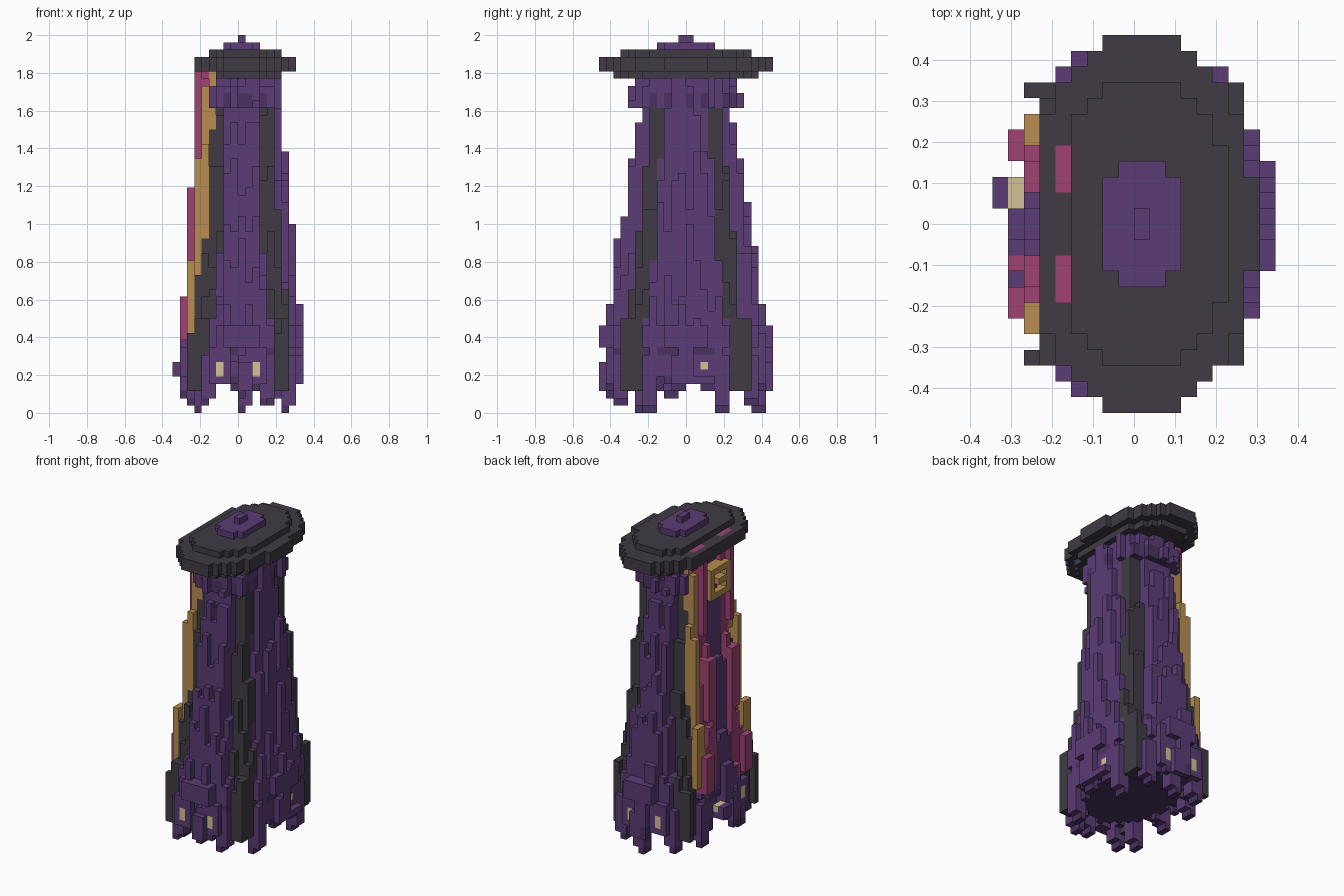
import bpy, bmesh, math, random

if "Cube" in bpy.data.objects:
    bpy.data.objects.remove(bpy.data.objects["Cube"], do_unlink=True)
random.seed(7)
S = 2 / 52  # voxel edge


def material(name, rgb):
    m = bpy.data.materials.new(name)
    m.use_nodes = True
    m.diffuse_color = (*rgb, 1)
    m.node_tree.nodes["Principled BSDF"].inputs["Base Color"].default_value = (*rgb, 1)
    return m


MATS = {
    "purple": material("purple", (0.105, 0.045, 0.18)),
    "deep": material("deep purple", (0.07, 0.032, 0.12)),
    "dark": material("charcoal", (0.052, 0.044, 0.06)),
    "pink": material("magenta", (0.35, 0.054, 0.175)),
    "gold": material("gold", (0.48, 0.27, 0.08)),
    "bone": material("bone", (0.66, 0.54, 0.31)),
}
cells = {}  # (i, j, k) -> (part, colour)


def box(part, colour, xs, ys, zs):
    """Fill inclusive ranges of voxels."""
    for i in range(xs[0], xs[1] + 1):
        for j in range(ys[0], ys[1] + 1):
            for k in range(zs[0], zs[1] + 1):
                cells[i, j, k] = (part, colour)


def disc(part, colour, halves, z0, z1, left):
    """Stepped oval slab from half widths per row, cut off at the left column."""
    for r, h in enumerate(halves):
        for j in (r, -1 - r):
            box(part, colour, (max(-h, left), h), (j, j), (z0, z1))


def body_cell(i, j, k, ragged):
    """Part and colour of a body voxel, or None outside the cross-shaped section."""
    kk = max(k, 10)
    u = abs(i) / (8.2 - (kk - 10) * 0.09)
    v = abs(j + 0.5) / (9.7 - (kk - 20) * 0.155)
    r = math.hypot(u, v)
    low, collar = k < 13, k >= 42
    u0, v0 = (0.56, 0.56) if low else (0.42, 0.47)
    if u > u0 and v > v0 and not collar:  # recessed corner
        wear = ragged / 2 - 0.03
        inside = u < (0.83 if low else 0.78) - wear and v < (0.79 if low else 0.7) - wear
        return ("corner_ribs", "dark") if inside else None
    flank = v <= v0
    if flank and i < -2 and k >= 10 and abs(j + 0.5) > 2:
        return ("curtain", "pink") if r < 1.02 else None
    limit = 1.03 - ragged
    if flank and i < -2 and k > 12:
        limit = 0.93
    elif collar and not flank:
        limit = (1.27 if k < 45 else 1.22) - ragged * 1.5
    elif 9 <= k <= 11:
        limit = 1.04 - ragged / 3
    if r > limit:
        return None
    shade = k <= 4 or (k in (8, 42, 43) and ragged > 0.04)
    return "robe", "deep" if shade else "purple"


# Tapering body made of ragged vertical strips, with a frayed hem
for i in range(-8, 9):
    for j in range(-12, 12):
        ragged = random.choice((0, 0.02, 0.05, 0.08, 0.12))
        hem = random.choice((3, 4, 5, 6, 7, 8))
        outer = math.hypot(i / 8.2, (j + 0.5) / 11) > 0.74
        for k in range(3, 47):
            found = body_cell(i, j, k, ragged)
            start = hem if outer else 4
            if found and (k >= start or found[0] == "corner_ribs" and outer):
                cells[i, j, k] = found

# Raised folds of the curtain
for inner, outer in ((2, 3), (-3, -4)):
    box("curtain", "pink", (-5, -4), (min(inner, outer), max(inner, outer)), (34, 46))
    box("curtain", "pink", (-6, -6), (outer, outer), (35, 46))
    box("curtain", "pink", (-7, -6), (min(inner, outer), max(inner, outer)), (21, 30))
for j, lo, hi in ((4, 4, 5), (-5, -6, -5)):
    box("curtain", "pink", (-8, -7), (lo, hi), (10, 15))
    box("curtain", "pink", (-6, -6), (j, j), (16, 26))

# Gold trim stepping outwards down both curtain edges
for upper, lower, last in ((4, 5, 6), (-5, -6, -7)):
    box("gold_trim", "gold", (-4, -4), (upper, upper), (39, 46))
    box("gold_trim", "gold", (-5, -5), (upper, upper), (33, 44))
    box("gold_trim", "gold", (-5, -5), (lower, lower), (24, 36))
    box("gold_trim", "gold", (-6, -6), (lower, lower), (13, 34))
    box("gold_trim", "gold", (-7, -7), (min(lower, last), max(lower, last)), (11, 20))

# Hanging feelers around the hem
FEELERS = [(-6, -7, 0), (6, -6, 0), (0, 9, 0), (3, -10, 1), (-5, -10, 1), (0, -11, 2),
           (-5, 8, 1), (4, 8, 1), (7, 2, 3), (7, -2, 3), (-8, -3, 2), (-7, 4, 1), (6, 4, 0)]
for i, j, tip in FEELERS:
    box("feelers", "purple", (i, i + 1), (j, j + 1), (tip + 1, 7))
    box("feelers", "deep", (i, i), (j, j + 1), (tip, tip))

# Brow ledges and snouts on the sides
box("brows", "purple", (8, 8), (-1, 1), (4, 11))
box("snout", "purple", (-9, -8), (1, 2), (5, 6))
for j in (-12, 11):
    box("brows", "purple", (-2, 2), (j, j), (9, 11))
    box("snout", "purple", (0, 1), (j, j), (3, 6))

# Sunken sockets on the flanks
for i, rows, heights in ((8, (1, 2, 3), (5, 6, 7, 8)), (-8, (1, 2), range(7, 47)), (-8, (-4,), (7, 8))):
    for j in rows:
        for k in heights:
            cells.pop((i, j, k), None)

# Bone eyes: pairs set into the front and back, singles on the flanks
for i in (-3, 2):
    for j, lo, hi in ((-11, -11, -10), (10, 9, 10)):
        box("robe", "purple", (i - 1, i + 1), (lo, hi), (4, 8))
        box("eyes", "bone", (i, i), (j, j), (5, 6))
box("eyes", "bone", (7, 7), (2, 2), (6, 6))
box("eyes", "bone", (-8, -8), (1, 2), (6, 6))
box("robe", "purple", (-8, -7), (-5, -4), (5, 8))
box("eyes", "bone", (-8, -8), (-4, -4), (6, 7))

# Wide stepped hat
disc("hat_underside", "dark", [5, 5, 5, 5, 5, 5, 4, 4, 3, 2], 46, 46, -3)
disc("hat_brim", "dark", [7, 7, 7, 6, 6, 6, 6, 5, 5, 4, 3, 2], 47, 48, -6)
disc("hat_step", "dark", [5, 5, 5, 5, 5, 4, 4, 3, 2], 49, 49, -4)
disc("hat_crown", "purple", [2, 2, 2, 1], 50, 50, -2)
box("hat_knob", "purple", (0, 0), (-1, 0), (51, 51))
for lo, hi in ((2, 4), (-5, -3)):
    box("curtain", "pink", (-5, -5), (lo, hi), (46, 48))

# Square buckle ring with a tongue
for j in range(-3, 2):
    for k in range(40, 45):
        if j in (-3, 1) or k in (40, 44) or (j < 0 and k == 42):
            box("buckle", "gold", (-6, -5), (j, j), (k, k))

# Turn the voxels of each part into one mesh of outer faces
SIDES = [(axis, d) for axis in range(3) for d in (0, 1)]


def build(part):
    bm = bmesh.new()
    verts, slots = {}, []

    def vert(p):
        if p not in verts:
            verts[p] = bm.verts.new([c * S for c in p])
        return verts[p]

    for cell, (owner, colour) in cells.items():
        if owner != part:
            continue
        if colour not in slots:
            slots.append(colour)
        for axis, d in SIDES:
            other = list(cell)
            other[axis] += 2 * d - 1
            if tuple(other) in cells:
                continue
            corners = []
            for p, q in ((0, 0), (1, 0), (1, 1), (0, 1)):
                c = list(cell)
                c[axis] += d
                c[(axis + 1) % 3] += p
                c[(axis + 2) % 3] += q
                corners.append(vert(tuple(c)))
            face = bm.faces.new(corners if d else corners[::-1])
            face.material_index = slots.index(colour)
    mesh = bpy.data.meshes.new(part)
    bm.to_mesh(mesh)
    bm.free()
    for colour in slots:
        mesh.materials.append(MATS[colour])
    bpy.context.collection.objects.link(bpy.data.objects.new(part, mesh))


for name in sorted({part for part, _ in cells.values()}):
    build(name)
